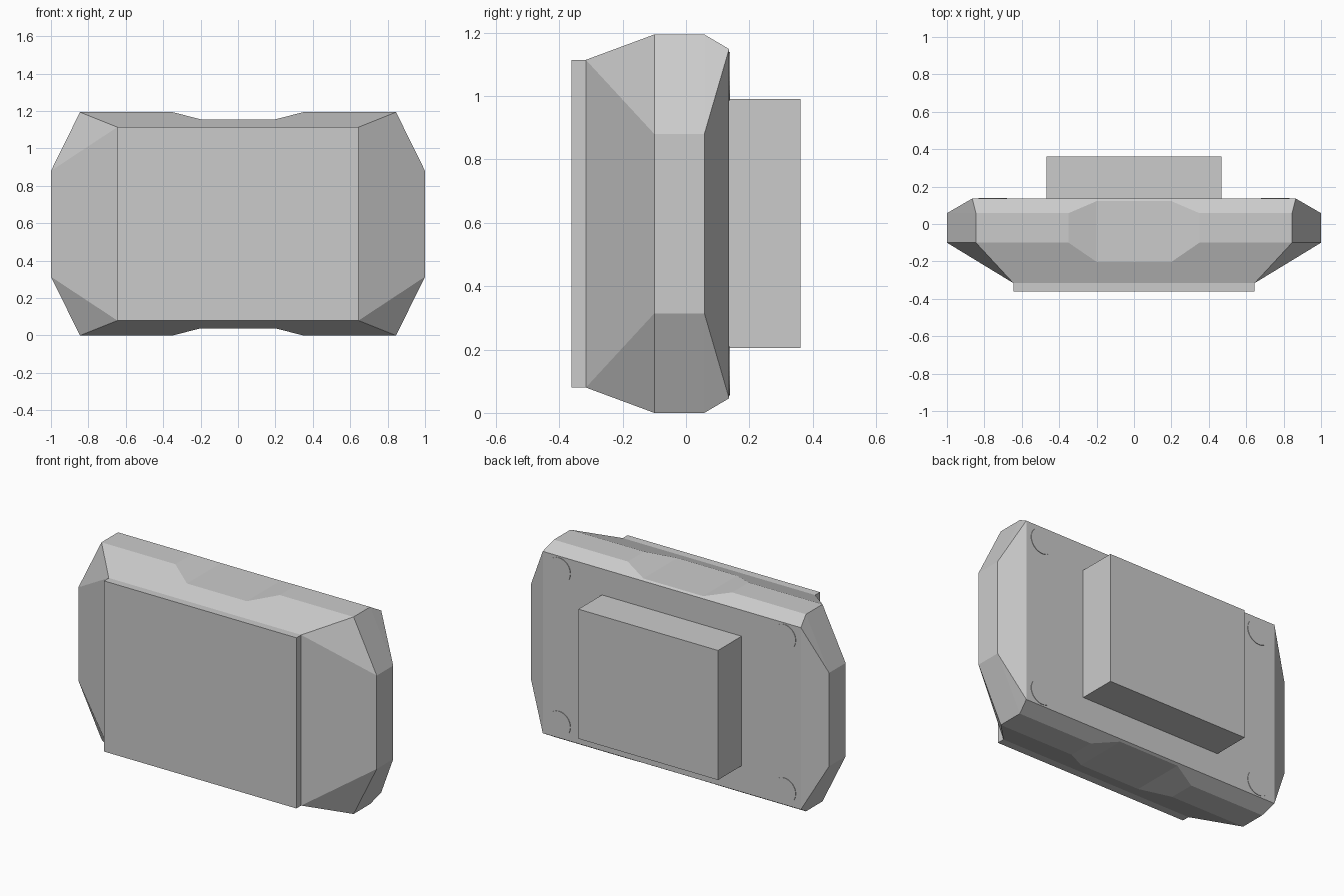
import bpy, bmesh, math

if "Cube" in bpy.data.objects:
    bpy.data.objects.remove(bpy.data.objects["Cube"])

MID = 0.597  # mid height of the casing

def make(name, bm):
    bmesh.ops.recalc_face_normals(bm, faces=bm.faces[:])
    me = bpy.data.meshes.new(name)
    bm.to_mesh(me)
    bm.free()
    ob = bpy.data.objects.new(name, me)
    bpy.context.collection.objects.link(ob)
    return ob

def hull(name, points):
    bm = bmesh.new()
    for p in points:
        bm.verts.new(p)
    bmesh.ops.convex_hull(bm, input=bm.verts[:])
    bmesh.ops.dissolve_limit(bm, angle_limit=0.01, verts=bm.verts[:], edges=bm.edges[:])
    return make(name, bm)

def box(name, hx, y0, y1, z0, z1):
    return hull(name, [(x, y, z) for x in (-hx, hx) for y in (y0, y1) for z in (z0, z1)])

# faceted casing: half-section points (x, y, height from middle), mirrored in x and z
quarter = [(0.645, -0.316, 0.517),
           (0.845, -0.10, MID), (1.0, -0.10, 0.283),
           (0.845, 0.058, MID), (1.0, 0.058, 0.283),
           (0.865, 0.136, 0.551)]
casing = hull("casing", [(sx * x, y, MID + sz * h)
                         for x, y, h in quarter for sx in (-1, 1) for sz in (-1, 1)])

# shallow grip notches in top and bottom
for label, s in (("top", 1), ("bottom", -1)):
    profile = [(-0.2, 0.559), (0.2, 0.559), (0.5, 0.635), (-0.5, 0.635)]
    cutter = hull(label + "_notch_cutter",
                  [(x, y, MID + s * h) for x, h in profile for y in (-0.6, 0.6)])
    cutter.hide_render = True
    cutter.hide_viewport = True
    mod = casing.modifiers.new(label + "_notch", 'BOOLEAN')
    mod.operation = 'DIFFERENCE'
    mod.solver = 'EXACT'
    mod.object = cutter

# front screen panel and rear housing
box("screen_panel", 0.645, -0.362, -0.314, 0.08, 1.114)
box("rear_housing", 0.468, 0.13, 0.362, 0.205, 0.99)

# thin round pads in the rear corners
for sx in (-1, 1):
    for sz in (-1, 1):
        bm = bmesh.new()
        bmesh.ops.create_cone(bm, cap_ends=True, segments=32,
                              radius1=0.077, radius2=0.077, depth=0.01)
        pad = make("corner_pad", bm)
        pad.rotation_euler = (math.pi / 2, 0, 0)
        pad.location = (sx * 0.755, 0.134, MID + sz * 0.465)
